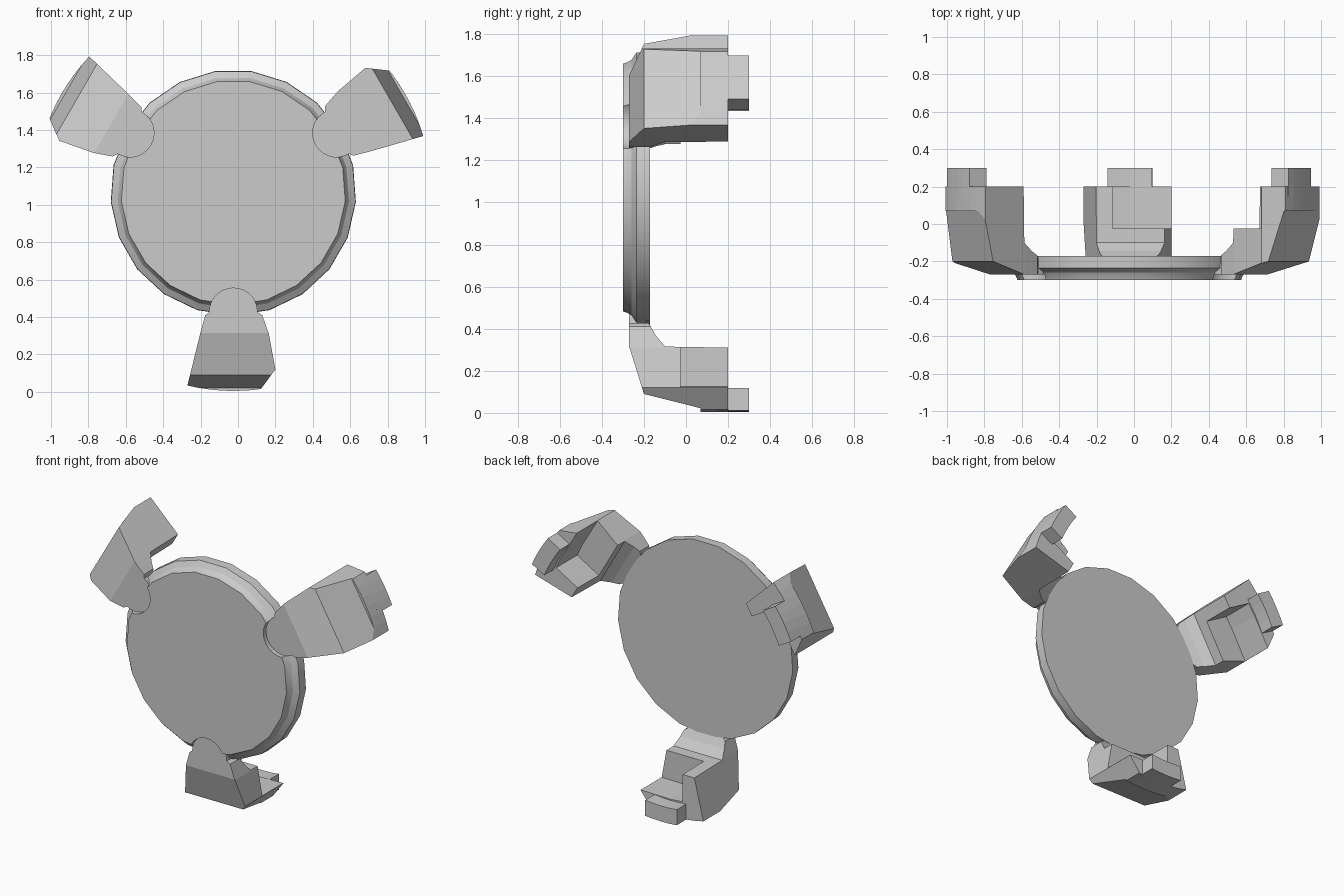
import bpy, bmesh, math
from mathutils import Matrix, Vector

if "Cube" in bpy.data.objects:
    bpy.data.objects.remove(bpy.data.objects["Cube"])

CX, CZ = -0.025, 1.065          # disc axis (runs along y)
HUB = Vector((CX, 0, CZ))


def prism(name, pts, a, b, axis):
    """Extrude a 2D outline: axis 'y' takes (x, z) points, axis 'x' takes (y, z)."""
    bm = bmesh.new()
    def put(t):
        return [bm.verts.new((p[0], t, p[1]) if axis == 'y' else (t, p[0], p[1])) for p in pts]
    lo, hi = put(a), put(b)
    bm.faces.new(lo)
    bm.faces.new(hi[::-1])
    n = len(pts)
    for i in range(n):
        bm.faces.new((lo[i], hi[i], hi[(i + 1) % n], lo[(i + 1) % n]))
    bmesh.ops.recalc_face_normals(bm, faces=bm.faces)
    me = bpy.data.meshes.new(name)
    bm.to_mesh(me)
    bm.free()
    ob = bpy.data.objects.new(name, me)
    bpy.context.collection.objects.link(ob)
    return ob


def boolean(ob, tool, op):
    m = ob.modifiers.new(op, 'BOOLEAN')
    m.operation, m.object, m.solver = op, tool, 'EXACT'
    bpy.context.view_layer.objects.active = ob
    bpy.ops.object.modifier_apply(modifier=m.name)
    bpy.data.objects.remove(tool)


def turn(deg):
    return Matrix.Translation(HUB) @ Matrix.Rotation(math.radians(deg), 4, 'Y') @ Matrix.Translation(-HUB)


def arc(cx, cz, r, a0, a1, n):
    return [(cx + r * math.cos(math.radians(a0 + (a1 - a0) * i / n)),
             cz + r * math.sin(math.radians(a0 + (a1 - a0) * i / n))) for i in range(n + 1)]


# Front outline of the bottom arm: round tip, flared sides, curved outer end
outline = arc(CX, 0.425, 0.13, 0, 180, 14)
outline += [(-0.175, 0.41), (-0.2, 0.32)]
outline += arc(CX, CZ, 1.06, 256.6, 278, 6)
outline += [(0.2, 0.12), (0.165, 0.31), (0.13, 0.41)]

# Disc: 21-sided stepped plate
profile = [(0.657, -0.172), (0.655, -0.235), (0.62, -0.258), (0.607, -0.28), (0.6, -0.3)]
bm = bmesh.new()
N = 21
rings = [[bm.verts.new((CX + r * math.cos(t), y, CZ + r * math.sin(t)))
          for t in (math.radians(-90) + math.tau * i / N for i in range(N))] for r, y in profile]
for p, q in zip(rings, rings[1:]):
    for i in range(N):
        j = (i + 1) % N
        bm.faces.new((p[i], p[j], q[j], q[i]))
bm.faces.new(rings[0])
bm.faces.new(rings[-1])
bmesh.ops.recalc_face_normals(bm, faces=bm.faces)
me = bpy.data.meshes.new("disc")
bm.to_mesh(me)
bm.free()
disc = bpy.data.objects.new("disc", me)
bpy.context.collection.objects.link(disc)

# Shallow recesses in the disc where the arm tips sit
for deg in (0, 120, -120):
    cut = prism("recess_cutter", outline, -0.35, -0.268, 'y')
    cut.data.transform(turn(deg))
    boolean(disc, cut, 'DIFFERENCE')

# Arm: front outline intersected with the side profile
arm = prism("arm_bottom", outline, -0.4, 0.4, 'y')
side = [(-0.27, 0.6), (-0.27, 0.315), (-0.2, 0.09), (0.07, 0.022), (0.07, -0.05), (0.2, -0.05),
        (0.2, 0.31), (-0.1, 0.315), (-0.145, 0.37), (-0.176, 0.425), (-0.176, 0.6)]
boolean(arm, prism("side_cutter", side, -0.5, 0.5, 'x'), 'INTERSECT')

# Pocket leaving a side wall, a front wall and a floor
pocket = [(-0.115, 0.5), (-0.115, 0.125), (CX, 0.118), (0.4, 0.125), (0.4, 0.5)]
boolean(arm, prism("pocket_cutter", pocket, -0.025, 0.4, 'y'), 'DIFFERENCE')

# Locking tab at the back edge of the floor
tab = arc(CX, CZ, 1.06, 263.7, 276.7, 4) + arc(CX, CZ, 0.955, 277.3, 263, 4)
boolean(arm, prism("tab", tab, 0.15, 0.3, 'y'), 'UNION')

# Repeat the arm around the disc
for name, deg in (("arm_left", 120), ("arm_right", -120)):
    ob = bpy.data.objects.new(name, arm.data.copy())
    ob.data.transform(turn(deg))
    bpy.context.collection.objects.link(ob)

bpy.ops.object.select_all(action='DESELECT')
disc.select_set(True)
bpy.context.view_layer.objects.active = disc
bpy.ops.object.shade_smooth_by_angle(angle=math.radians(20))
